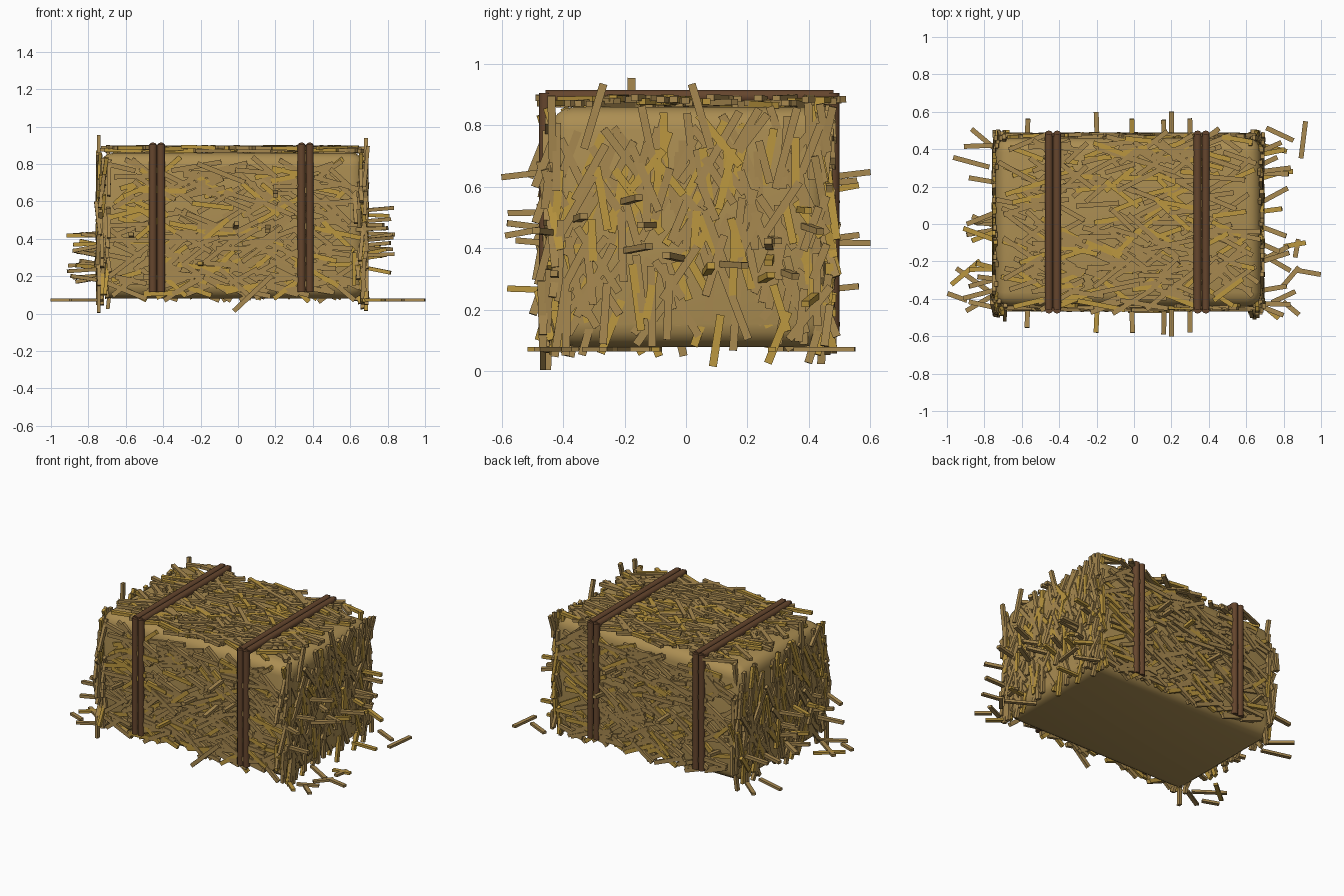
import bpy, bmesh, math, random
from mathutils import Vector, Matrix

if "Cube" in bpy.data.objects:
    bpy.data.objects.remove(bpy.data.objects["Cube"])

random.seed(7)
U = random.uniform


def material(name, rgb):
    m = bpy.data.materials.new(name)
    m.diffuse_color = (*rgb, 1)
    m.use_nodes = True
    m.node_tree.nodes["Principled BSDF"].inputs["Base Color"].default_value = m.diffuse_color
    return m


CORE = material("packed_straw", (0.41, 0.27, 0.085))
TAN = material("tan_straw", (0.39, 0.25, 0.08))
GOLD = material("gold_straw", (0.50, 0.31, 0.05))
CORD = material("brown_cord", (0.13, 0.06, 0.026))


def finish(name, bm, *mats):
    me = bpy.data.meshes.new(name)
    bm.to_mesh(me)
    bm.free()
    ob = bpy.data.objects.new(name, me)
    bpy.context.collection.objects.link(ob)
    for m in mats:
        me.materials.append(m)
    return ob


def straw(bm, centre, direction, normal, length, w=0.026, t=0.02):
    """One box-shaped stalk, skipped when it would leave the overall bounds."""
    c, d = Vector(centre), Vector(direction).normalized()
    for e in (c + d * length / 2, c - d * length / 2):
        if abs(e.x) > 1.0 or abs(e.y) > 0.602 or not 0.004 < e.z < 0.957:
            return
    side = Vector(normal).cross(d).normalized()
    up = d.cross(side)
    rot = Matrix((d, side, up)).transposed().to_4x4()
    mat = Matrix.Translation(c) @ rot @ Matrix.Diagonal((length, w, t, 1))
    vs = bmesh.ops.create_cube(bm, size=1, matrix=mat)["verts"]
    tone = 1 if random.random() < 0.25 else 0
    for f in {f for v in vs for f in v.link_faces}:
        f.material_index = tone


# rounded core with a flat underside
bm = bmesh.new()
bmesh.ops.create_cube(bm, size=1, matrix=Matrix.Translation((-0.03, 0.01, 0.47))
                      @ Matrix.Diagonal((1.42, 0.90, 0.78, 1)))
bmesh.ops.bevel(bm, geom=bm.edges[:], offset=0.075, segments=4, profile=0.5,
                affect='EDGES', clamp_overlap=True)
for f in bm.faces:
    f.smooth = True
finish("bale_core", bm, CORE)

# straw layers: name, face centre, normal, u axis, v axis, half sizes, count, angle spread
X, Y, Z = Vector((1, 0, 0)), Vector((0, 1, 0)), Vector((0, 0, 1))
layers = [
    ("front_straw", (-0.03, -0.445, 0.455), -Y, X, Z, (0.66, 0.35), 280, 45),
    ("back_straw", (-0.03, 0.467, 0.455), Y, X, Z, (0.66, 0.35), 280, 45),
    ("top_straw", (-0.03, 0.01, 0.878), Z, X, Y, (0.67, 0.45), 290, 45),
    ("left_straw", (-0.738, 0.01, 0.46), -X, Z, Y, (0.38, 0.43), 210, 40),
    ("right_straw", (0.676, 0.01, 0.46), X, Z, Y, (0.38, 0.43), 210, 40),
]
for name, c, n, u, v, (hu, hv), count, spread in layers:
    bm = bmesh.new()
    for _ in range(count):
        a = math.radians(U(-spread, spread))
        d = u * math.cos(a) + v * math.sin(a) + n * U(-0.03, 0.03)
        length = U(0.13, 0.28)
        # keep the ends of the stalks near the face outline
        ru, rv = hu - length * 0.35 * math.cos(a), hv - length * 0.1 * abs(math.sin(a))
        p = Vector(c) + u * U(-ru, ru) + v * U(-rv, rv) + n * U(-0.01, 0.012)
        straw(bm, p, d, n, length)
    finish(name, bm, TAN, GOLD)

# leaning tufts along the four upright corners
bm = bmesh.new()
for cx, sx in ((-0.715, -1), (0.655, 1)):
    for cy in (-0.445, 0.455):
        for _ in range(26):
            p = (cx + U(-0.035, 0.03), cy + U(-0.03, 0.03), U(0.12, 0.8))
            straw(bm, p, (U(-.15, .15), U(-.4, .4), 1), X * sx, U(0.12, 0.24))
finish("corner_straw", bm, TAN, GOLD)

# loose stalks sticking out of the ends, front and back
bm = bmesh.new()
for sx, cx, low, high in ((-1, -0.79, 0.17, 0.45), (1, 0.73, 0.2, 0.56)):
    for _ in range(17):
        p = (cx + sx * U(-0.04, 0.04), U(-0.47, 0.42), U(low, high))
        straw(bm, p, (sx, U(-.6, .6), U(-.25, .25)), Z, U(0.13, 0.22))
for sy in (-1, 1):
    for x in (-0.57, -0.2, -0.01, 0.16, 0.3):
        p = (x, sy * U(0.47, 0.53), U(0.2, 0.7))
        straw(bm, p, (U(-.05, .05), sy, U(-.2, .2)), Z, 0.14)
# hanging and rising stalks that reach the lowest and highest points
straw(bm, (-0.745, -0.45, 0.088), (0, 0.02, 1), X, 0.166)
straw(bm, (0.685, 0.1, 0.1), (0, 0.15, 1), X, 0.17)
straw(bm, (0.685, 0.3, 0.11), (0, 0.4, 1), X, 0.18)
straw(bm, (-0.745, -0.18, 0.845), (0, 0.03, 1), X, 0.22)
straw(bm, (0.685, -0.3, 0.83), (0, 0.3, 1), X, 0.22)
straw(bm, (0.685, 0.05, 0.83), (0, -0.3, 1), X, 0.22)
straw(bm, (0.08, -0.465, 0.11), (0.8, 0, 0.75), Y, 0.28)
for sy in (-0.53, 0.53):
    straw(bm, (0.2, sy, 0.64), (0, 1, 0.12), Z, 0.142)
finish("loose_straw", bm, TAN, GOLD)

# fallen stalks lying beside the bale: x, y, heading in degrees, length
bm = bmesh.new()
fallen = [(0.905, 0.45, 83, 0.2), (0.93, -0.258, -10, 0.14), (0.86, -0.11, 10, 0.12),
          (0.84, -0.45, -40, 0.11), (0.84, -0.28, 50, 0.13), (0.78, 0.48, -25, 0.16),
          (0.76, 0.28, 0, 0.18), (0.80, -0.39, 25, 0.14), (0.75, -0.2, -30, 0.2),
          (0.87, -0.13, 80, 0.1), (0.72, -0.46, -40, 0.14),
          (-0.945, -0.39, -20, 0.112), (-0.9, -0.26, 40, 0.2), (-0.86, -0.3, -35, 0.22),
          (-0.87, 0.33, -15, 0.2), (-0.8, 0.45, -40, 0.18), (-0.82, -0.42, 30, 0.18)]
for x, y, deg, ln in fallen:
    a = math.radians(deg)
    straw(bm, (x, y, 0.072), (math.cos(a), math.sin(a), 0), Z, ln, 0.026, 0.016)
finish("fallen_straw", bm, TAN, GOLD)


# paired cords: front upright, top run and back upright
def cord(bm, p, q, r=0.022):
    p, q = Vector(p), Vector(q)
    rot = (q - p).to_track_quat('Z', 'Y').to_matrix().to_4x4()
    bmesh.ops.create_cone(bm, cap_ends=True, segments=10, radius1=r, radius2=r,
                          depth=(q - p).length,
                          matrix=Matrix.Translation((p + q) / 2) @ rot)
    for f in bm.faces:
        f.smooth = len(f.verts) == 4


for name, cx in (("left_cords", -0.433), ("right_cords", 0.362)):
    bm = bmesh.new()
    for dx in (-0.022, 0.022):
        x = cx + dx
        cord(bm, (x, -0.457, 0.115), (x, -0.457, 0.905))
        cord(bm, (x, -0.457, 0.894), (x, 0.48, 0.894))
        cord(bm, (x, 0.478, 0.115), (x, 0.478, 0.905))
    finish(name, bm, CORD)
